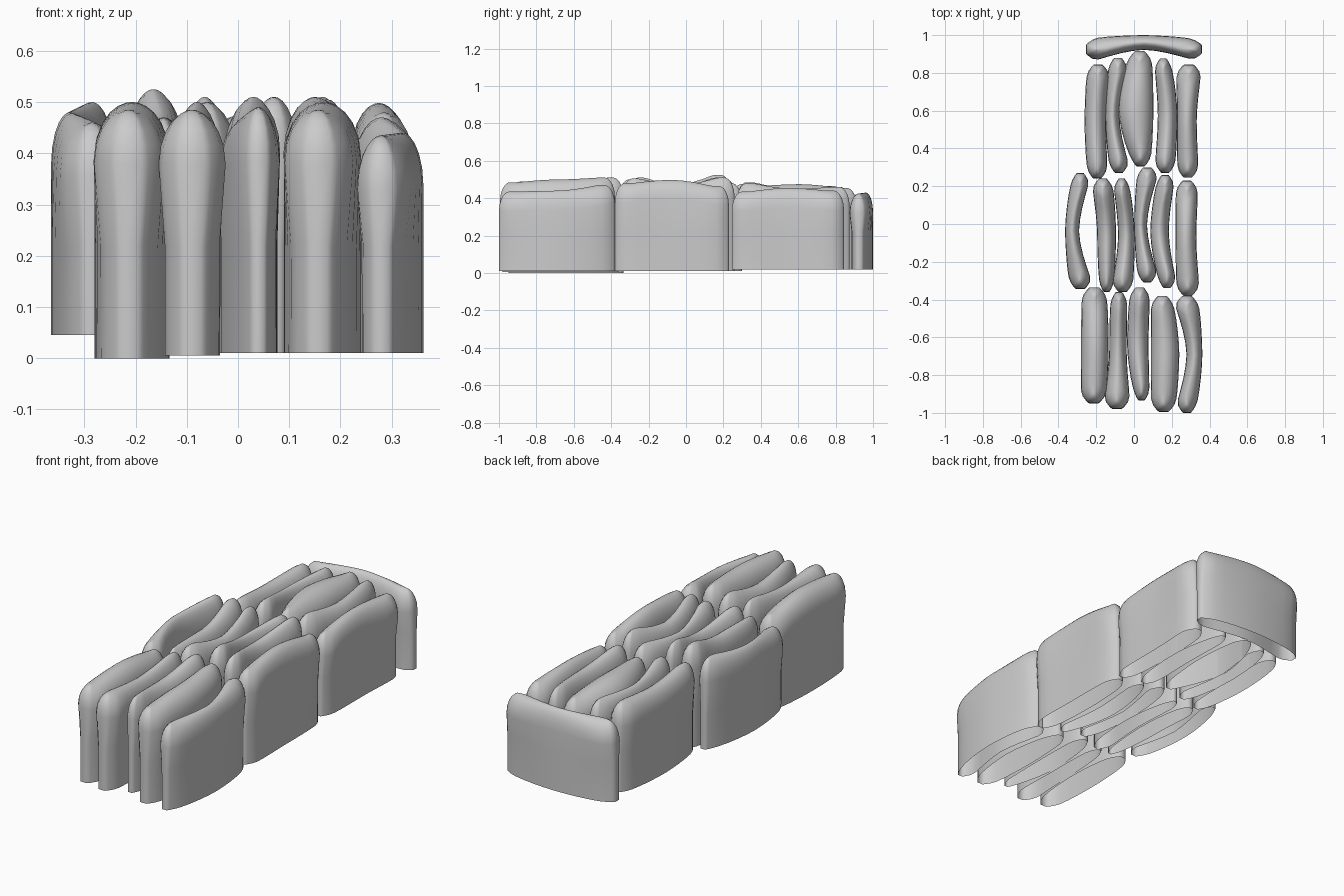
import bpy, bmesh, math

# Lengthwise stations and plan taper toward the rounded ends
U = [0, .02, .06, .11, .2, .3, .4, .5, .6, .7, .8, .89, .94, .98, 1]
TAPER = {0: .36, .02: .56, .06: .83, .11: .97, .89: .97, .94: .83, .98: .56, 1: .36}


def blend(vals, u):
    """Smooth value through the near end, middle and far end."""
    s = min(max((u - .08) / .84, 0), 1) * 2 - 1
    a, b, c = vals
    return b + ((a if s < 0 else c) - b) * abs(s) ** 1.6


def stone(name, start, end, centre, half, tops, base, across=False):
    bm = bmesh.new()
    # wall levels: foot, mid wall, then the domed top
    levels = [('foot', 0), ('mid', 0)] + [('dome', math.radians(a)) for a in (0, 20, 38, 54, 68, 80, 88)]
    rings = []
    for kind, ang in levels:
        sides = ([], [])
        for u in U:
            w = blend(half, u) * TAPER.get(u, 1)
            top = blend(tops, u)
            lens = 1 - .32 * (2 * u - 1) ** 2      # foot is a narrower lens shape
            inset = .055 * (1 - math.cos(ang))
            if kind == 'foot':
                z, w = base, w * lens
            elif kind == 'mid':
                z, w = .22, w * (lens + .06 * (1 - lens))
            else:
                z = top - .105 + .105 * math.sin(ang)
                w *= math.cos(ang)
            along = start + inset + (end - start - 2 * inset) * u
            c = blend(centre, u)
            for side, sgn in zip(sides, (-1, 1)):
                p = (along, c + sgn * w, z) if across else (c + sgn * w, along, z)
                side.append(bm.verts.new(p))
        rings.append(sides[0] + sides[1][::-1])
    n = len(rings[0])
    flip = across
    for r, s in zip(rings, rings[1:]):
        for i in range(n):
            j = (i + 1) % n
            q = (r[i], r[j], s[j], s[i])
            bm.faces.new(q if flip else q[::-1])
    # close the ridge with a strip; the underside stays open
    r = rings[-1]
    for i in range(len(U) - 1):
        q = (r[i], r[i + 1], r[n - 2 - i], r[n - 1 - i])
        bm.faces.new(q if flip else q[::-1])
    me = bpy.data.meshes.new(name)
    bm.to_mesh(me)
    bm.free()
    ob = bpy.data.objects.new(name, me)
    bpy.context.collection.objects.link(ob)
    bpy.context.view_layer.objects.active = ob
    ob.select_set(True)
    bpy.ops.object.shade_smooth_by_angle(angle=math.radians(65))
    ob.select_set(False)


# Each stone: y range, centre x, half width and top height (front, middle, back), base z
front_row = [
    (-.95, -.335, (-.213, -.207, -.21), (.07, .073, .068), (.485, .50, .47), 0),
    (-.98, -.36, (-.09, -.085, -.08), (.07, .046, .046), (.485, .47, .50), .005),
    (-.935, -.335, (.04, .02, .03), (.043, .057, .055), (.49, .47, .51), .01),
    (-.995, -.38, (.157, .165, .15), (.068, .075, .062), (.485, .50, .51), .01),
    (-1.0, -.38, (.28, .32, .28), (.056, .042, .066), (.435, .44, .47), .01),
]
middle_row = [
    (-.345, .27, (-.285, -.328, -.285), (.062, .037, .05), (.46, .48, .50), .045),
    (-.36, .24, (-.145, -.145, -.165), (.04, .05, .057), (.47, .47, .525), .01),
    (-.36, .24, (-.06, -.04, -.065), (.057, .044, .044), (.50, .46, .51), .01),
    (-.31, .30, (.07, .035, .07), (.054, .034, .057), (.51, .46, .48), .01),
    (-.34, .26, (.175, .135, .165), (.048, .049, .049), (.505, .47, .51), .01),
    (-.38, .23, (.285, .275, .28), (.062, .055, .06), (.48, .498, .465), .01),
]
back_row = [
    (.24, .845, (-.195, -.205, -.19), (.055, .057, .062), (.475, .455, .465), .02),
    (.27, .88, (-.08, -.115, -.085), (.054, .037, .052), (.485, .45, .46), .02),
    (.305, .915, (.035, .01, .03), (.057, .093, .067), (.465, .475, .455), .02),
    (.27, .875, (.165, .178, .155), (.055, .052, .047), (.48, .45, .46), .02),
    (.245, .845, (.285, .28, .29), (.057, .052, .067), (.435, .455, .44), .02),
]
for row, stones in (("front", front_row), ("middle", middle_row), ("back", back_row)):
    for i, args in enumerate(stones):
        stone(f"{row}_row_stone_{i + 1}", *args)

# Crosswise stone closing the back end
stone("cross_stone", -.255, .36, (.925, .961, .925), (.062, .039, .058), (.425, .43, .425), .02, across=True)
